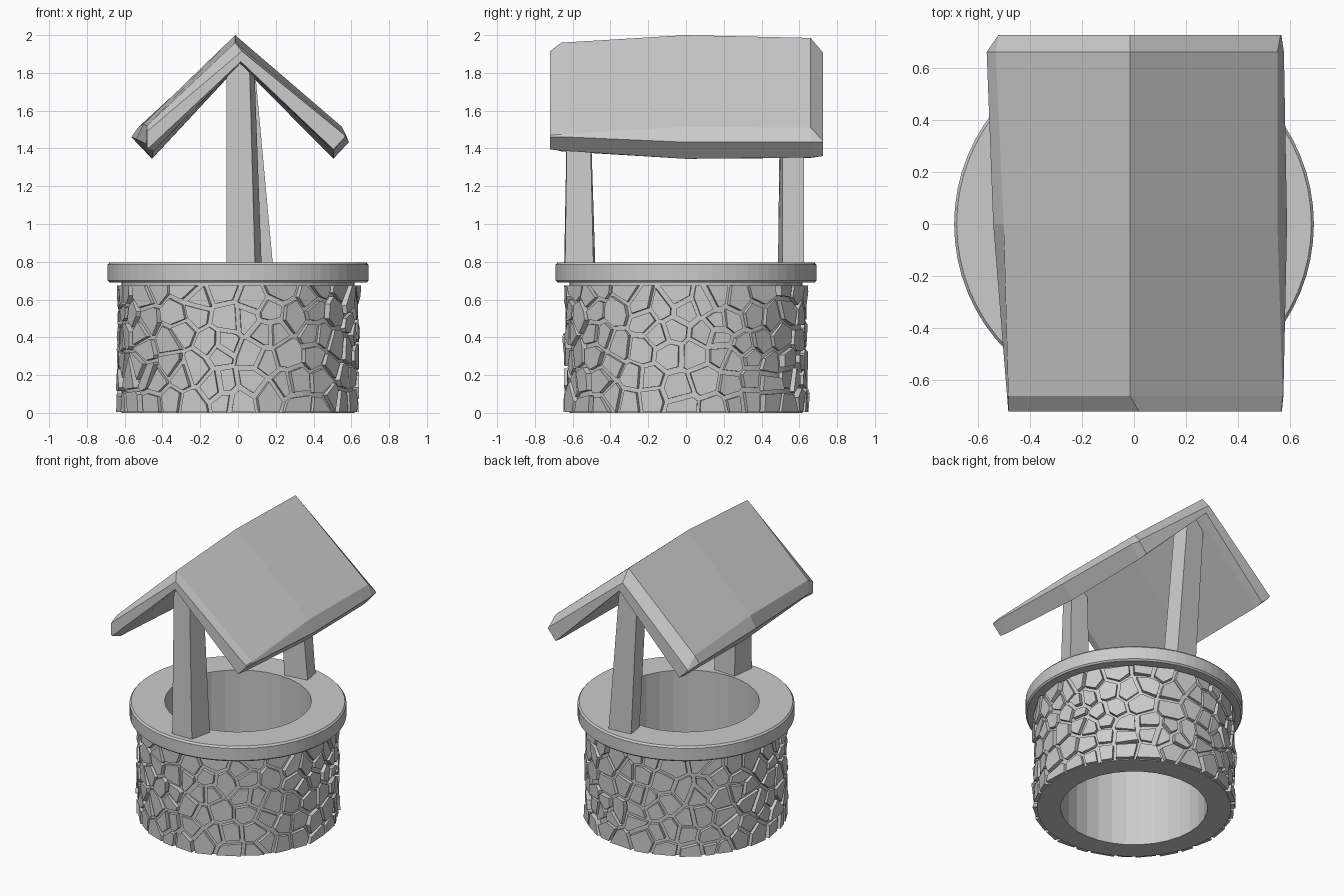
import bpy, bmesh, math, random
from mathutils import Vector

if "Cube" in bpy.data.objects:
    bpy.data.objects.remove(bpy.data.objects["Cube"])

random.seed(7)
stone_grey = bpy.data.materials.new("stone grey")
stone_grey.diffuse_color = (0.6, 0.6, 0.6, 1)
stone_grey.use_nodes = True
stone_grey.node_tree.nodes["Principled BSDF"].inputs["Base Color"].default_value = stone_grey.diffuse_color


def make(name, verts, faces):
    me = bpy.data.meshes.new(name)
    me.from_pydata(verts, [], faces)
    bm = bmesh.new()
    bm.from_mesh(me)
    bmesh.ops.recalc_face_normals(bm, faces=bm.faces)
    bm.to_mesh(me)
    bm.free()
    me.materials.append(stone_grey)
    ob = bpy.data.objects.new(name, me)
    bpy.context.collection.objects.link(ob)
    return ob


def loft(name, rings, closed, caps=()):
    """Skin equal-length rings; caps lists index groups that fill both ends."""
    n, m = len(rings[0]), len(rings)
    verts = [p for r in rings for p in r]
    faces = []
    for i in range(m if closed else m - 1):
        a, b = i * n, (i + 1) % m * n
        faces += [(a + k, a + (k + 1) % n, b + (k + 1) % n, b + k) for k in range(n)]
    for c in caps:
        faces += [tuple(c), tuple((m - 1) * n + k for k in c)]
    return make(name, verts, faces)


# Round masonry: 64-sided outside, 32 flat facets on the inside
INNER, WALL, N = 0.467, 0.617, 64


def lathe(name, profile):
    rings = []
    for i in range(N):
        a = 2 * math.pi * i / N
        f = math.cos(math.pi / 32) if i % 2 else 1
        rings.append([((r * f if r == INNER else r) * math.cos(a),
                       (r * f if r == INNER else r) * math.sin(a), z)
                      for r, z in profile])
    return loft(name, rings, True)


lathe("well_wall", [(INNER, 0), (WALL, 0), (WALL, 0.69), (INNER, 0.69)])
lathe("well_rim", [(INNER, 0.69), (0.68, 0.69), (0.69, 0.70), (0.69, 0.785),
                   (0.68, 0.797), (INNER, 0.797)])


# Irregular facing stones: shrunken Voronoi cells on the unrolled wall
def clip(poly, p, nrm):
    out = []
    for i, a in enumerate(poly):
        b = poly[(i + 1) % len(poly)]
        da, db = (a - p).dot(nrm), (b - p).dot(nrm)
        if da <= 0:
            out.append(a)
        if da * db < 0:
            out.append(a.lerp(b, da / (da - db)))
    return out


LENGTH, COLS, ROWS, TOP = 2 * math.pi * 0.63, 29, 6, 0.68
seeds = []
for r in range(ROWS):
    for c in range(COLS):
        u = (c + 0.5 * (r % 2) + random.uniform(-0.42, 0.42)) * LENGTH / COLS
        z = (r + 0.5 + random.uniform(-0.42, 0.42)) * TOP / ROWS
        seeds.append(Vector((u, z)))

verts, faces = [], []
for s in seeds:
    poly = [s + Vector((x, 0)) for x in (-0.13, 0.13)]
    poly = [Vector((poly[0].x, 0.005)), Vector((poly[1].x, 0.005)),
            Vector((poly[1].x, TOP - 0.005)), Vector((poly[0].x, TOP - 0.005))]
    for t in seeds:
        d = t - s
        d.x = (d.x + LENGTH / 2) % LENGTH - LENGTH / 2
        if 0 < d.length < 0.4:
            gap = random.uniform(0.008, 0.017)
            poly = clip(poly, s + d / 2 - d.normalized() * gap, d.normalized())
            if len(poly) < 3:
                break
    if len(poly) < 3:
        continue
    ang = s.x / 0.63
    out = Vector((math.cos(ang), math.sin(ang), 0))
    side = Vector((-math.sin(ang), math.cos(ang), 0))
    r0, tilt = random.uniform(0.632, 0.647), random.uniform(-0.1, 0.1)
    base, n = len(verts), len(poly)
    for inner in (True, False):
        for p in poly:
            du = p.x - s.x
            rad = 0.59 if inner else r0 + tilt * du
            verts.append(out * rad + side * du + Vector((0, 0, p.y)))
    faces.append([base + k for k in range(n)][::-1])
    faces.append([base + n + k for k in range(n)])
    faces += [(base + k, base + (k + 1) % n, base + n + (k + 1) % n, base + n + k)
              for k in range(n)]
make("facing_stones", verts, faces)


# Hand-hewn posts: four corners at the bottom and at the top
def post(name, bottom, top):
    loft(name, [[(x, y, 0.78) for x, y in bottom], [(x, y, 1.87) for x, y in top]],
         False, [range(4)])


post("front_post",
     [(-0.06, -0.645), (0.09, -0.64), (0.125, -0.49), (-0.04, -0.48)],
     [(-0.06, -0.625), (0.06, -0.625), (0.085, -0.515), (-0.045, -0.515)])
post("back_post",
     [(0.02, 0.487), (0.185, 0.51), (0.165, 0.625), (0.0, 0.61)],
     [(-0.05, 0.50), (0.085, 0.51), (0.075, 0.625), (-0.06, 0.62)])

# Crooked gable roof: ridge top, right eave, ridge underside, left eave
stations = {
    -0.72: [(0.02, 1.915), (0.565, 1.47), (0.567, 1.46), (0.505, 1.395),
            (0.015, 1.86), (-0.475, 1.40), (-0.482, 1.41), (-0.482, 1.49)],
    -0.66: [(-0.015, 1.96), (0.57, 1.475), (0.573, 1.462), (0.505, 1.388),
            (0.01, 1.85), (-0.45, 1.385), (-0.487, 1.425), (-0.482, 1.52)],
    0.0: [(-0.015, 2.0), (0.55, 1.515), (0.587, 1.433), (0.505, 1.345),
          (0.01, 1.845), (-0.455, 1.345), (-0.54, 1.45), (-0.50, 1.53)],
    0.66: [(-0.015, 1.985), (0.55, 1.51), (0.575, 1.433), (0.505, 1.352),
           (0.01, 1.845), (-0.455, 1.35), (-0.565, 1.46), (-0.53, 1.51)],
    0.725: [(-0.015, 1.908), (0.562, 1.44), (0.565, 1.433), (0.505, 1.36),
            (0.01, 1.845), (-0.455, 1.36), (-0.51, 1.41), (-0.52, 1.43)],
}
loft("roof", [[(x, y, z) for x, z in pts] for y, pts in stations.items()],
     False, [(0, 1, 2, 3, 4), (4, 5, 6, 7, 0)])
